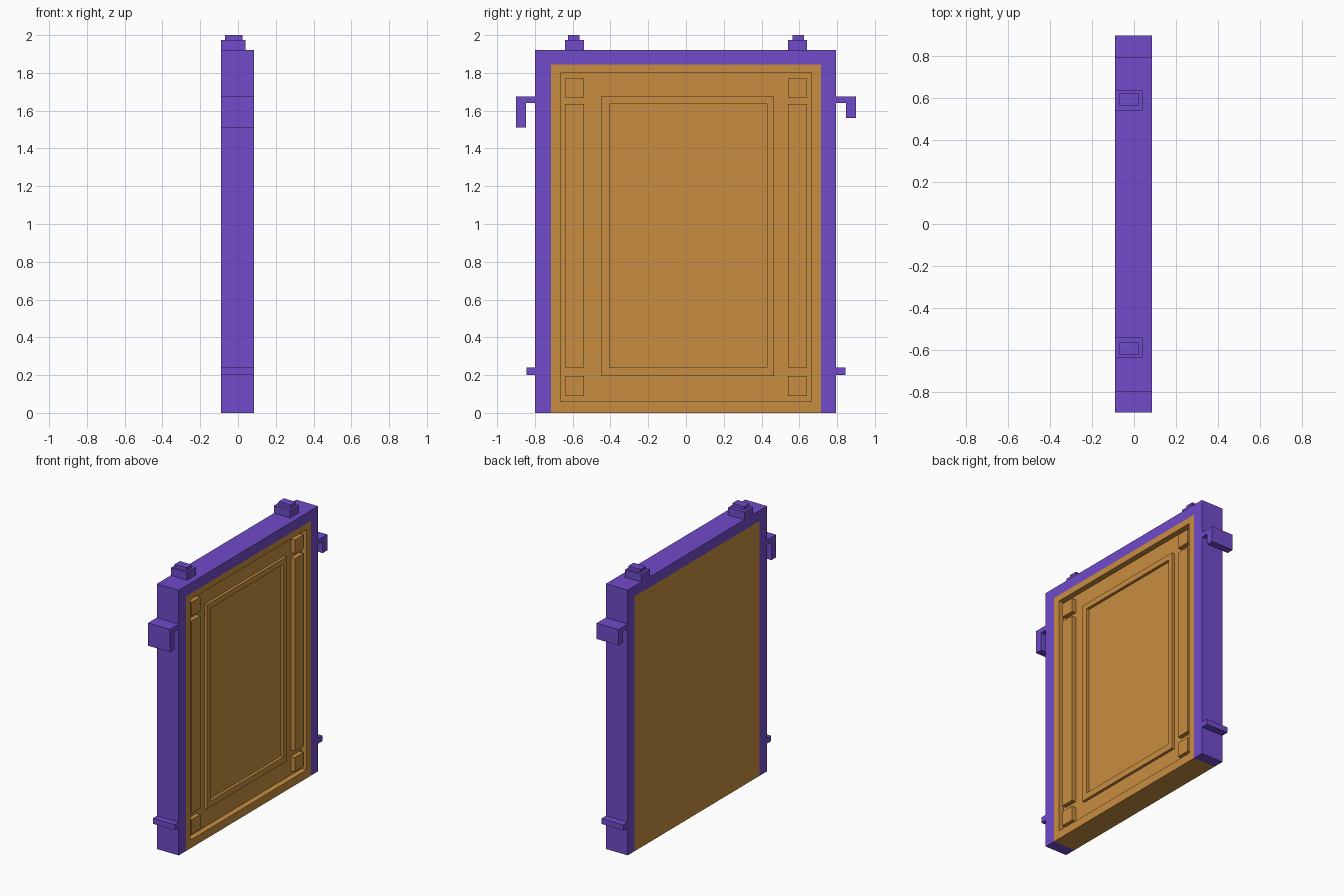
import bpy, bmesh

if "Cube" in bpy.data.objects:
    bpy.data.objects.remove(bpy.data.objects["Cube"])

def material(name, color):
    m = bpy.data.materials.new(name)
    m.diffuse_color = (*color, 1)
    m.use_nodes = True
    m.node_tree.nodes["Principled BSDF"].inputs["Base Color"].default_value = m.diffuse_color
    return m

PURPLE = material("purple", (0.165, 0.07, 0.59))
OCHRE = material("ochre", (0.58, 0.27, 0.052))
BACK, FRONT, FLOOR = -0.09, 0.085, 0.045

def finish(name, bm, mat):
    bmesh.ops.recalc_face_normals(bm, faces=bm.faces)
    me = bpy.data.meshes.new(name)
    bm.to_mesh(me)
    bm.free()
    me.materials.append(mat)
    ob = bpy.data.objects.new(name, me)
    bpy.context.collection.objects.link(ob)
    return ob

def extrude_yz(name, outline, mat, x0=BACK, x1=FRONT):
    """Extrude a (y, z) outline along x."""
    bm = bmesh.new()
    a, b = [[bm.verts.new((x, y, z)) for y, z in outline] for x in (x0, x1)]
    n = len(outline)
    for i in range(n):
        j = (i + 1) % n
        bm.faces.new((a[i], a[j], b[j], b[i]))
    bm.faces.new(a[::-1])
    bm.faces.new(b)
    return finish(name, bm, mat)

def box(name, x0, x1, y0, y1, z0, z1, mat):
    return extrude_yz(name, [(y0, z0), (y1, z0), (y1, z1), (y0, z1)], mat, x0, x1)

def stepped_panel(name, steps, mat):
    """Join successive rectangles (x, (y0, y1, z0, z1)) and cap both ends."""
    bm = bmesh.new()
    loops = [[bm.verts.new((x, y, z)) for y, z in
              ((r[0], r[2]), (r[1], r[2]), (r[1], r[3]), (r[0], r[3]))]
             for x, r in steps]
    for a, b in zip(loops, loops[1:]):
        for i in range(4):
            j = (i + 1) % 4
            bm.faces.new((a[i], a[j], b[j], b[i]))
    bm.faces.new(loops[0][::-1])
    bm.faces.new(loops[-1])
    return finish(name, bm, mat)

# Surrounding frame, open at the bottom
extrude_yz("frame", [(-0.8, 0), (-0.8, 1.92), (0.795, 1.92), (0.795, 0),
                     (0.715, 0), (0.715, 1.845), (-0.715, 1.845), (-0.715, 0)], PURPLE)

# Panel with sunken field and raised central moulding
edge = (-0.715, 0.715, 0, 1.845)
recess = (-0.665, 0.665, 0.06, 1.8)
outer = (-0.45, 0.465, 0.195, 1.675)
inner = (-0.405, 0.43, 0.24, 1.635)
RIDGE = FLOOR + 0.02
stepped_panel("panel", [(BACK, edge), (FRONT, edge), (FRONT, recess), (FLOOR, recess),
                        (FLOOR, outer), (RIDGE, outer), (RIDGE, inner), (FLOOR, inner)], OCHRE)

for side, s in (("left", -1), ("right", 1)):
    # Raised side strip with a square block above and below
    y0, y1 = sorted((s * 0.54, s * 0.64))
    for part, z0, z1 in (("lower_block", 0.09, 0.195), ("side_strip", 0.24, 1.635),
                         ("upper_block", 1.67, 1.77)):
        box(f"{side}_{part}", FLOOR - 0.01, FRONT - 0.008, y0, y1, z0, z1, OCHRE)

    # Stepped stud on the top edge
    box(f"{side}_stud_base", BACK, 0.04, y0, y1, 1.915, 1.975, PURPLE)
    y0, y1 = sorted((s * 0.565, s * 0.625))
    box(f"{side}_stud_cap", -0.07, 0.025, y0, y1, 1.97, 2.0, PURPLE)

    # Downward hook and small peg on the side edge
    tip = 1.51 if s < 0 else 1.56
    extrude_yz(f"{side}_hook", [(s * y, z) for y, z in
               ((0.79, 1.675), (0.9, 1.675), (0.9, tip), (0.848, tip),
                (0.848, 1.64), (0.79, 1.64))], PURPLE)
    y0, y1 = sorted((s * 0.79, s * 0.845))
    box(f"{side}_peg", BACK, FRONT, y0, y1, 0.2, 0.24, PURPLE)
